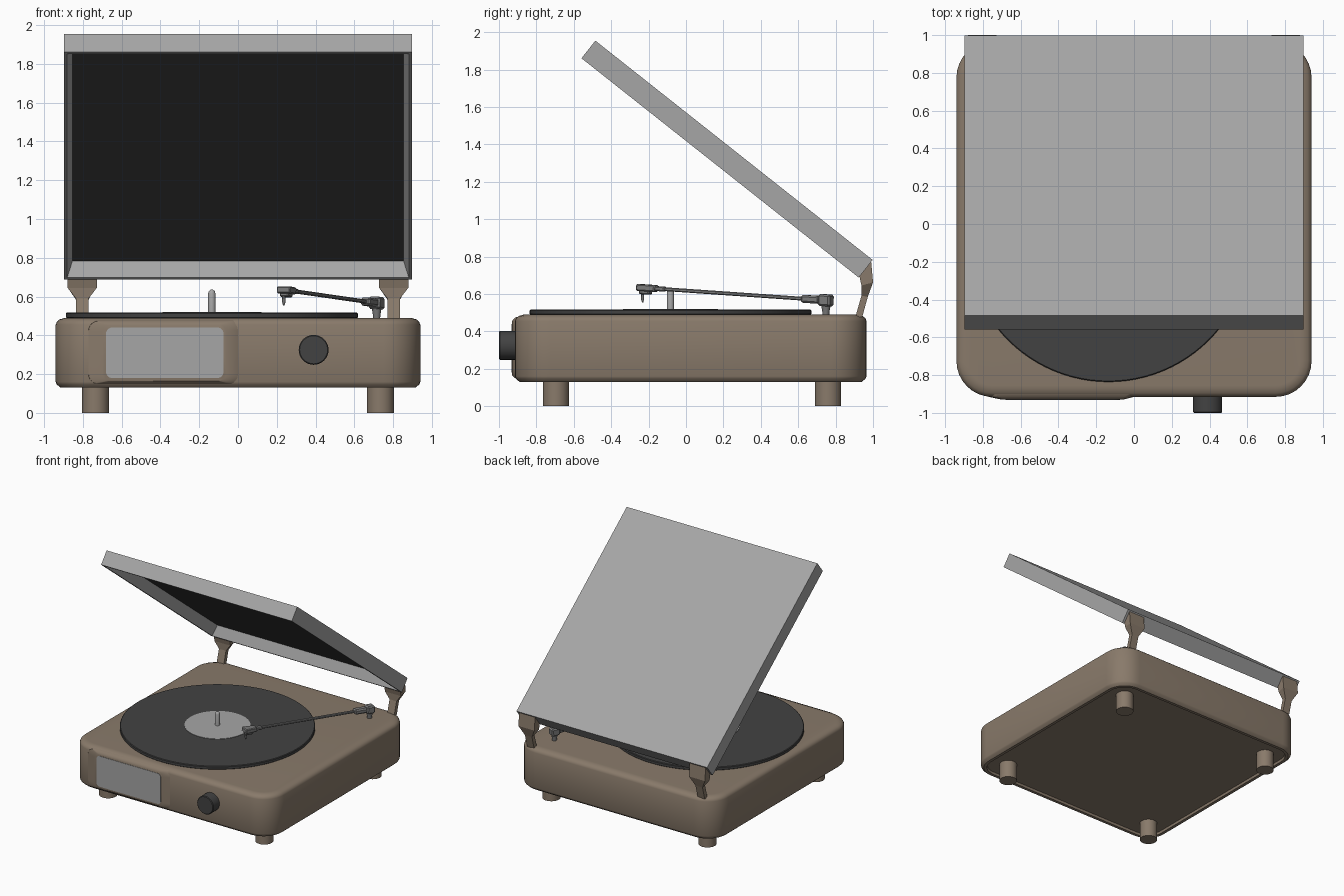
import bpy, bmesh, math
from mathutils import Vector, Matrix

if "Cube" in bpy.data.objects:
    bpy.data.objects.remove(bpy.data.objects["Cube"])


def material(name, rgb):
    m = bpy.data.materials.new(name)
    m.diffuse_color = (*rgb, 1)
    m.use_nodes = True
    m.node_tree.nodes["Principled BSDF"].inputs["Base Color"].default_value = m.diffuse_color
    return m


BROWN = material("brown", (0.25, 0.195, 0.145))
DARK = material("dark", (0.055, 0.055, 0.055))
GREY = material("grey", (0.38, 0.38, 0.38))
STEEL = material("steel", (0.2, 0.2, 0.2))


def finish(name, bm, mat, smooth=True):
    bmesh.ops.recalc_face_normals(bm, faces=bm.faces)
    mesh = bpy.data.meshes.new(name)
    bm.to_mesh(mesh)
    bm.free()
    mesh.materials.append(mat)
    ob = bpy.data.objects.new(name, mesh)
    bpy.context.collection.objects.link(ob)
    if smooth:
        bpy.ops.object.select_all(action='DESELECT')
        ob.select_set(True)
        bpy.context.view_layer.objects.active = ob
        bpy.ops.object.shade_smooth_by_angle(angle=math.radians(35))
    return ob


def loft(name, rings, mat, smooth=True):
    """Skin a list of equal-length point rings and cap both ends."""
    bm = bmesh.new()
    vs = [[bm.verts.new(p) for p in r] for r in rings]
    n = len(vs[0])
    for a, b in zip(vs, vs[1:]):
        for i in range(n):
            j = (i + 1) % n
            bm.faces.new((a[i], a[j], b[j], b[i]))
    bm.faces.new(vs[0])
    bm.faces.new(vs[-1])
    return finish(name, bm, mat, smooth)


def rounded_rect(x0, x1, y0, y1, r, seg=8):
    pts = []
    for k, (cx, cy) in enumerate([(x1 - r, y1 - r), (x0 + r, y1 - r),
                                  (x0 + r, y0 + r), (x1 - r, y0 + r)]):
        for i in range(seg + 1):
            a = math.pi / 2 * (k + i / seg)
            pts.append((cx + r * math.cos(a), cy + r * math.sin(a)))
    return pts


def turned(name, profile, centre, mat, seg=32, axis='Z'):
    """Lathe (radius, height) pairs around a vertical or front-back axis."""
    rings = []
    for r, h in profile:
        ring = []
        for i in range(seg):
            a = 2 * math.pi * i / seg
            p = (r * math.cos(a), r * math.sin(a), h)
            if axis == 'Y':
                p = (p[0], h, p[1])
            ring.append(Vector(p) + Vector(centre))
        rings.append(ring)
    return loft(name, rings, mat)


# Plinth with rounded corners, softened top edge and recessed underside
plinth = [(0.055, 0.15), (0.05, 0.13), (0.025, 0.13), (0.005, 0.147), (0, 0.16),
          (0, 0.455), (0.006, 0.47), (0.02, 0.482), (0.045, 0.489), (0.06, 0.49)]
loft("plinth", [[(x, y, z) for x, y in rounded_rect(
    -0.94 + d, 0.94 - d, -0.915 + d, 0.965 - d, 0.19 - d)] for d, z in plinth], BROWN)

# Raised front bulge and the panel set in it
def front_plate(name, layers, mat):
    loft(name, [[(x, y, z) for x, z in rounded_rect(*rect, r)]
                for rect, r, y in layers], mat)


front_plate("front_bulge", [((-0.78, 0.02, 0.145, 0.478), 0.05, -0.90),
                            ((-0.77, 0.0, 0.15, 0.473), 0.05, -0.915),
                            ((-0.70, -0.06, 0.165, 0.455), 0.04, -0.93)], BROWN)
front_plate("front_panel", [((-0.68, -0.075, 0.18, 0.44), 0.03, -0.92),
                            ((-0.68, -0.075, 0.18, 0.44), 0.03, -0.933)], GREY)

# Control knob
turned("control_knob", [(0.077, -0.90), (0.077, -0.995), (0.072, -1.0)],
       (0.39, 0, 0.325), DARK, axis='Y')

# Feet
for side, sx in (("left", -1), ("right", 1)):
    for end, y in (("front", -0.695), ("back", 0.76)):
        turned(f"{end}_{side}_foot", [(0.07, 0), (0.07, 0.16)], (sx * 0.735, y, 0), BROWN)

# Record, label and spindle
C = (-0.135, -0.083, 0)
turned("record", [(0.745, 0.485), (0.753, 0.493), (0.753, 0.512), (0.748, 0.517)], C, DARK, 96)
turned("record_label", [(0.255, 0.51), (0.255, 0.52)], C, GREY, 64)
turned("spindle", [(0.019, 0.5), (0.019, 0.615), (0.015, 0.628), (0.006, 0.635)], C, GREY, 16)

# Tonearm, laid out along the line from needle to pivot
HEAD, PIVOT = Vector((0.255, -0.205, 0.632)), Vector((0.715, 0.748, 0.566))
AIM = (PIVOT - HEAD).normalized()
FRAME = AIM.to_track_quat('Y', 'Z').to_matrix().to_4x4()


def arm_box(name, centre, size, mat, bevel=0.006, taper=1.0):
    bm = bmesh.new()
    bmesh.ops.create_cube(bm, size=1)
    for v in bm.verts:
        if v.co.y > 0:
            v.co.x *= taper
        v.co = Vector(a * b for a, b in zip(v.co, size))
    bmesh.ops.bevel(bm, geom=bm.edges[:], offset=bevel, segments=1, affect='EDGES')
    bm.transform(Matrix.Translation(centre) @ FRAME)
    return finish(name, bm, mat, False)


L = (PIVOT - HEAD).length
arm_box("headshell", HEAD, (0.078, 0.105, 0.036), STEEL, taper=0.7)
arm_box("cartridge", HEAD + Vector((-0.006, -0.012, -0.022)), (0.05, 0.06, 0.025), STEEL)
arm_box("arm_collar", HEAD + AIM * 0.075, (0.036, 0.06, 0.026), STEEL)
arm_box("tonearm", HEAD + AIM * L * 0.47, (0.02, L * 0.82, 0.02), STEEL, 0.005)
arm_box("arm_holder", PIVOT - AIM * 0.085, (0.055, 0.11, 0.042), STEEL, 0.01)
arm_box("pivot_block", PIVOT, (0.065, 0.07, 0.064), STEEL, 0.01)
turned("pivot_post", [(0.017, 0.48), (0.02, 0.51), (0.027, 0.55)],
       (PIVOT.x, PIVOT.y, 0), STEEL, 16)
turned("needle", [(0.003, 0.553), (0.009, 0.572), (0.009, 0.61)],
       (0.236, -0.232, 0), STEEL, 10)

# Lid: open tray with tapered inner walls, tilted up from the back edge
bm = bmesh.new()
bmesh.ops.create_cube(bm, size=1)
bm.transform(Matrix.Diagonal((1.795, 1.89, 0.12, 1)))
under = [f for f in bm.faces if f.normal.z < -0.9]
bmesh.ops.inset_region(bm, faces=under, thickness=0.024)
bmesh.ops.inset_region(bm, faces=under, thickness=0.038, depth=-0.088)
bm.transform(Matrix.Translation((0, 0.2195, 1.321)) @ Matrix.Rotation(math.atan2(-1.172, 1.482), 4, 'X'))
lid = finish("lid", bm, GREY, False)
inner = [p for p in lid.data.polygons if len(p.vertices) == 4]
lid.data.materials.append(DARK)
# Dark lining on the tray floor
normal = lid.matrix_world.to_3x3() @ Vector((0, -0.62, -0.784))
floor = [p for p in inner if p.normal.dot(normal) > 0.95]
max(floor, key=lambda p: p.center.dot(-normal)).material_index = 1

# Hinges: slim stems flaring into blocks behind the lid (y front, z front, y back, z back, half width)
SECTIONS = [(0.905, 0.476, 0.942, 0.476, 0.033), (0.938, 0.59, 0.972, 0.585, 0.033),
            (0.938, 0.645, 1.0, 0.662, 0.075), (0.925, 0.705, 0.99, 0.772, 0.075)]
for side, sx in (("left", -1), ("right", 1)):
    x = sx * 0.803
    loft(f"{side}_hinge", [[(x - h, y0, z0), (x + h, y0, z0), (x + h, y1, z1), (x - h, y1, z1)]
                           for y0, z0, y1, z1, h in SECTIONS], BROWN, False)
